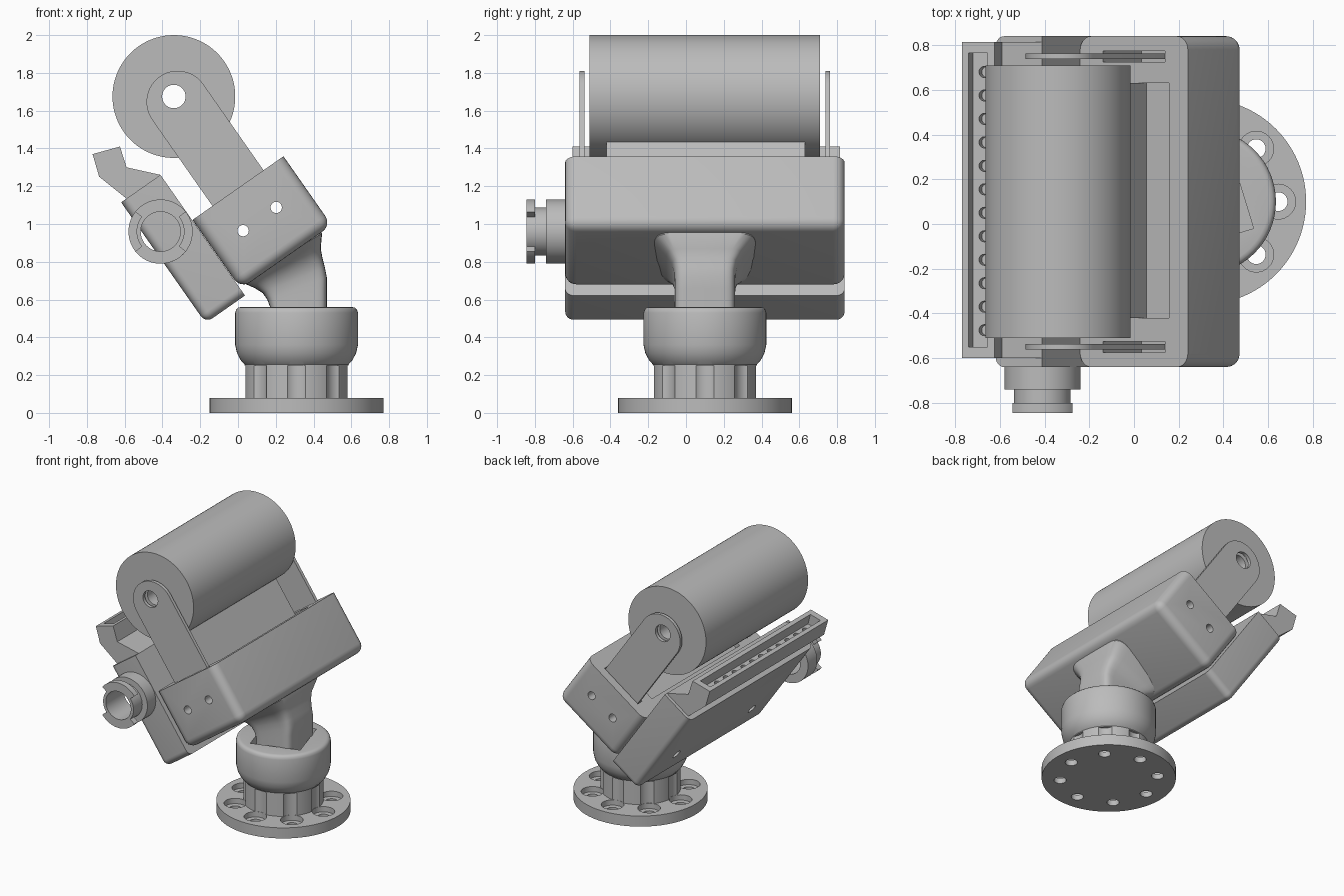
import bpy, bmesh
from math import sin, cos, pi, radians
from mathutils import Matrix, Vector

if "Cube" in bpy.data.objects:
    bpy.data.objects.remove(bpy.data.objects["Cube"])

grey = bpy.data.materials.new("plain_grey")
grey.use_nodes = True
grey.diffuse_color = (0.5, 0.5, 0.5, 1)
grey.node_tree.nodes["Principled BSDF"].inputs["Base Color"].default_value = (0.5, 0.5, 0.5, 1)

MID = 0.1            # middle of the head along y
BX, BY = 0.31, 0.1   # axis of the stand
TILT = Matrix.Translation((0, MID, 1.19)) @ Matrix.Rotation(radians(-35), 4, 'Y')
FLAT = Matrix.Identity(4)


def finish(name, bm, matrix=FLAT):
    bmesh.ops.transform(bm, matrix=matrix, verts=bm.verts)
    bmesh.ops.recalc_face_normals(bm, faces=bm.faces)
    mesh = bpy.data.meshes.new(name)
    bm.to_mesh(mesh)
    bm.free()
    mesh.materials.append(grey)
    ob = bpy.data.objects.new(name, mesh)
    bpy.context.scene.collection.objects.link(ob)
    return ob


def box(name, lo, hi, matrix=FLAT, bevel=0, keep=None):
    bm = bmesh.new()
    bmesh.ops.create_cube(bm, size=1)
    for v in bm.verts:
        v.co = Vector([l + (c + 0.5) * (h - l) for l, h, c in zip(lo, hi, v.co)])
    if bevel:
        edges = [e for e in bm.edges if not all(keep(v.co) for v in e.verts)]
        bmesh.ops.bevel(bm, geom=edges, offset=bevel, segments=6, profile=0.5, affect='EDGES')
    return finish(name, bm, matrix)


def cylinder(name, r, z0, z1, matrix=FLAT, sides=48):
    bm = bmesh.new()
    bmesh.ops.create_cone(bm, cap_ends=True, segments=sides, radius1=r, radius2=r, depth=z1 - z0)
    bmesh.ops.translate(bm, vec=(0, 0, (z0 + z1) / 2), verts=bm.verts)
    return finish(name, bm, matrix)


def lathe(name, profile, matrix, closed=False, sides=64):
    bm = bmesh.new()
    vs = [bm.verts.new((r, 0, z)) for r, z in profile]
    pairs = list(zip(vs, vs[1:])) + ([(vs[-1], vs[0])] if closed else [])
    edges = [bm.edges.new(p) for p in pairs]
    bmesh.ops.spin(bm, geom=vs + edges, cent=(0, 0, 0), axis=(0, 0, 1),
                   angle=2 * pi, steps=sides, use_merge=True)
    bmesh.ops.remove_doubles(bm, verts=bm.verts, dist=1e-5)
    return finish(name, bm, matrix)


def prism(name, points, y0, y1, matrix=FLAT):
    bm = bmesh.new()
    face = bm.faces.new([bm.verts.new((x, y0, z)) for x, z in points])
    new = bmesh.ops.extrude_face_region(bm, geom=[face])["geom"]
    bmesh.ops.translate(bm, vec=(0, y1 - y0, 0), verts=[g for g in new if isinstance(g, bmesh.types.BMVert)])
    return finish(name, bm, matrix)


def cut(target, cutters):
    for c in cutters:
        mod = target.modifiers.new("cut", 'BOOLEAN')
        mod.operation, mod.solver, mod.object = 'DIFFERENCE', 'EXACT', c
    dg = bpy.context.evaluated_depsgraph_get()
    dg.update()
    mesh = bpy.data.meshes.new_from_object(target.evaluated_get(dg))
    target.modifiers.clear()
    target.data = mesh
    for c in cutters:
        bpy.data.objects.remove(c)


def at(x, y, z=0):
    return Matrix.Translation((x, y, z))


def arc(cx, cz, r, a0, a1, n=24):
    return [(cx + r * cos(radians(a0 + (a1 - a0) * i / n)),
             cz + r * sin(radians(a0 + (a1 - a0) * i / n))) for i in range(n + 1)]


def along_y(t, n):
    # axis along y through a point of the tilted frame
    return TILT @ at(t, 0, n) @ Matrix.Rotation(pi / 2, 4, 'X')


def screw_ring(r, z0, z1):
    return [cylinder("screw_cutter", r, z0, z1,
                     at(BX + 0.335 * cos(k * pi / 4), BY + 0.335 * sin(k * pi / 4)), 32)
            for k in range(8)]


# Stand: flange, fluted column and cup
flange = cylinder("base_flange", 0.46, 0, 0.08, at(BX, BY), 96)
cut(flange, screw_ring(0.078, 0.04, 0.25) + screw_ring(0.042, -0.1, 0.06))
column = cylinder("fluted_column", 0.275, 0.07, 0.26, at(BX, BY), 64)
cut(column, screw_ring(0.08, 0.0, 0.25))
cup = lathe("swivel_cup", [(0, 0.215), (0.19, 0.215), (0.23, 0.225), (0.265, 0.245), (0.295, 0.278),
                           (0.315, 0.315), (0.325, 0.36), (0.325, 0.53), (0.32, 0.547), (0.31, 0.557),
                           (0.295, 0.56), (0, 0.56)], at(BX, BY))
socket = box("socket_cutter", (-0.18, -0.18, 0.5), (0.18, 0.18, 0.7),
             at(BX, BY) @ Matrix.Rotation(radians(17), 4, 'Z'))
cut(cup, screw_ring(0.08, 0.1, 0.25) + [socket])

# Neck: loft flaring into the underside of the housing (left x, z, right x, z, half width)
sections = [(0.17, 0.49, 0.47, 0.49, 0.16), (0.17, 0.56, 0.47, 0.66, 0.16), (0.155, 0.6, 0.47, 0.72, 0.16),
            (0.13, 0.635, 0.46, 0.77, 0.163), (0.09, 0.66, 0.447, 0.82, 0.175),
            (0.045, 0.68, 0.438, 0.87, 0.205), (0.01, 0.69, 0.445, 0.95, 0.27),
            (0.06, 0.76, 0.42, 1.0, 0.27)]
bm = bmesh.new()
rings = []
for lx, lz, rx, rz, hw in sections:
    ring = []
    for i in range(40):
        a = 2 * pi * i / 40
        c, s = [abs(f) ** 0.3 * (1 if f > 0 else -1) for f in (cos(a), sin(a))]
        u = (c + 1) / 2
        ring.append(bm.verts.new((lx + (rx - lx) * u, MID + hw * s, lz + (rz - lz) * u)))
    rings.append(ring)
for a, b in zip(rings, rings[1:]):
    for i in range(40):
        j = (i + 1) % 40
        bm.faces.new((a[i], a[j], b[j], b[i]))
bm.faces.new(rings[0])
bm.faces.new(rings[-1])
finish("neck", bm)

# Main housing with pocket, arm slots and pin holes
housing = box("main_housing", (-0.294, -0.74, -0.445), (0.294, 0.74, 0), TILT, 0.06, lambda c: c.z > -0.01)
cutters = [box("pocket_cutter", (-0.19, -0.52, -0.04), (0.19, 0.53, 0.1), TILT)]
for s in (-1, 1):
    cutters.append(box("slot_cutter", (-0.17, s * 0.65 - 0.025, -0.3), (0.17, s * 0.65 + 0.025, 0.1), TILT))
    cutters.append(cylinder("pin_cutter", 0.03, -1, 1, along_y(s * 0.107, -0.2), 24))
cut(housing, cutters)
box("centre_plate", (-0.04, -0.52, -0.05), (0.04, 0.53, 0.28), TILT)

# Roller and its two arms
roller = cylinder("roller", 0.325, -0.61, 0.61, along_y(0, 0.592), 96)
cut(roller, [cylinder("bore_cutter", 0.062, -1, 1, along_y(0, 0.592))])
arm_outline = [(0.165, -0.3)] + arc(0, 0.557, 0.165, 0, 180) + [(-0.165, -0.3)]
for name, s in (("front_arm", -1), ("back_arm", 1)):
    arm = prism(name, arm_outline, s * 0.65 - 0.0125, s * 0.65 + 0.0125, TILT)
    cut(arm, [cylinder("bore_cutter", 0.062, -1, 1, along_y(0, 0.592))] +
        [cylinder("pin_cutter", 0.03, -1, 1, along_y(k * 0.107, -0.2), 24) for k in (-1, 1)])

# Side housing with two cross holes
side = box("side_housing", (-0.55, -0.74, -0.487), (-0.296, 0.74, 0.293), TILT, 0.045,
           lambda c: c.x > -0.3 or c.z > 0.29)
cut(side, [cylinder("cross_cutter", 0.035, -0.8, -0.2,
                    TILT @ at(0, y, -0.25) @ Matrix.Rotation(pi / 2, 4, 'Y'), 24) for y in (-0.45, 0.45)])

# Nozzle trough with a row of outlets
trough = prism("outlet_trough", [(-0.77, 1.37), (-0.625, 1.41), (-0.59, 1.30), (-0.41, 1.26),
                                 (-0.585, 1.13), (-0.735, 1.25)], -0.6, 0.815)
lip = at(-0.7, MID, 1.39) @ Matrix.Rotation(radians(-15), 4, 'Y')
cut(trough, [box("trough_cutter", (-0.042, -0.65, -0.08), (0.045, 0.665, 0.1), lip)])
cut(trough, [cylinder("outlet_cutter", 0.025, -0.13, 0.05, lip @ at(0.01, 0.58 - 0.105 * k), 16)
             for k in range(12)])

# Hose coupling with two locking ears
CX, CZ = -0.41, 0.96
lathe("hose_coupling", [(0.17, -0.01), (0.17, 0.1), (0.127, 0.1), (0.127, 0.205), (0.105, 0.205), (0.105, -0.01)],
      at(CX, -0.64, CZ) @ Matrix.Rotation(pi / 2, 4, 'X'), closed=True)
for name, a in (("upper_ear", 90), ("lower_ear", 270)):
    prism(name, arc(CX, CZ, 0.17, a - 52, a + 52) + arc(CX, CZ, 0.115, a + 52, a - 52), -0.845, -0.8)

# Smooth curved surfaces, keep hard edges
bpy.ops.object.select_all(action='DESELECT')
for ob in bpy.context.scene.objects:
    if ob.type == 'MESH':
        ob.select_set(True)
        bpy.context.view_layer.objects.active = ob
bpy.ops.object.shade_smooth_by_angle(angle=radians(35))
